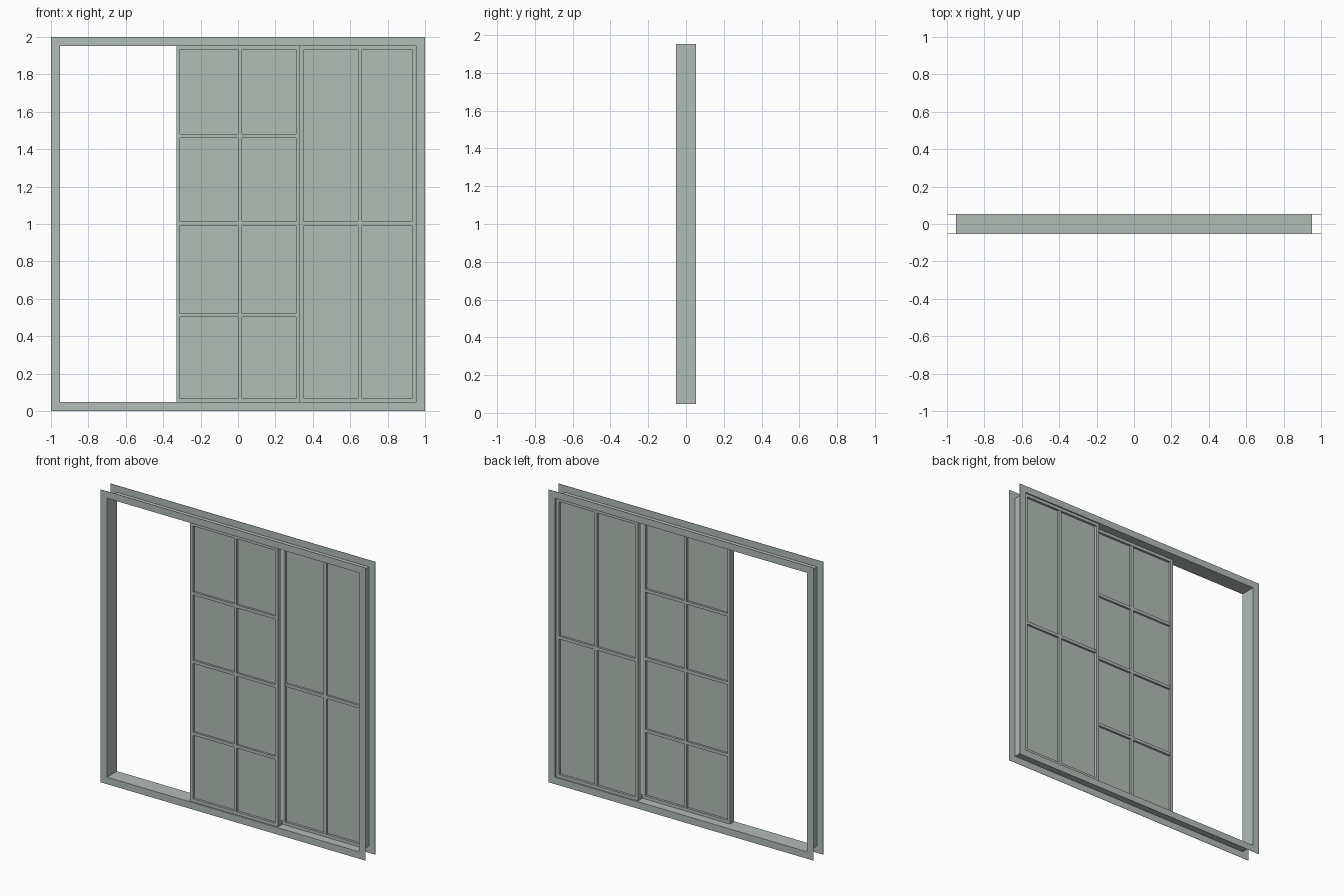
import bpy
import bmesh

if "Cube" in bpy.data.objects:
    bpy.data.objects.remove(bpy.data.objects["Cube"], do_unlink=True)

# Single painted finish
paint = bpy.data.materials.new("grey green paint")
paint.use_nodes = True
colour = (0.45, 0.505, 0.47, 1)
paint.diffuse_color = colour
paint.node_tree.nodes["Principled BSDF"].inputs["Base Color"].default_value = colour

IN_X, LOW, HIGH = 0.952, 0.047, 1.953   # clear opening
DEPTH = 0.053                           # half depth of the frame
BAR = 0.021                             # width of stiles, rails and glazing bars


def finish(bm, name):
    mesh = bpy.data.meshes.new(name)
    bm.to_mesh(mesh)
    bm.free()
    mesh.materials.append(paint)
    obj = bpy.data.objects.new(name, mesh)
    bpy.context.collection.objects.link(obj)
    return obj


def add_box(bm, x0, x1, y0, y1, z0, z1):
    verts = bmesh.ops.create_cube(bm, size=1)["verts"]
    bmesh.ops.scale(bm, vec=(x1 - x0, y1 - y0, z1 - z0), verts=verts)
    bmesh.ops.translate(bm, vec=((x0 + x1) / 2, (y0 + y1) / 2, (z0 + z1) / 2), verts=verts)


def box(name, *bounds):
    bm = bmesh.new()
    add_box(bm, *bounds)
    return finish(bm, name)


# Door frame: front casing, thin lining and back casing swept round the opening
def door_frame():
    bm = bmesh.new()
    rings = []
    for half, low, high, y in ((1, 0, 2, -DEPTH), (IN_X, LOW, HIGH, -DEPTH),
                               (IN_X, LOW, HIGH, DEPTH), (1, 0, 2, DEPTH)):
        corners = ((-half, low), (half, low), (half, high), (-half, high))
        rings.append([bm.verts.new((x, y, z)) for x, z in corners])
    for a, b in zip(rings, rings[1:]):
        for i in range(4):
            j = (i + 1) % 4
            bm.faces.new((a[i], a[j], b[j], b[i]))
    frame = finish(bm, "door_frame")
    skin = frame.modifiers.new("thickness", "SOLIDIFY")
    skin.thickness = 0.002
    skin.offset = 0


# Sliding panel: pane, surround and glazing bars
def sliding_panel(side, x0, x1, y0, y1, bar_x, bar_heights):
    mid = (y0 + y1) / 2
    box(side + "_pane", x0 + 0.005, x1 - 0.005, mid - 0.004, mid + 0.004,
        LOW + 0.005, HIGH - 0.005)

    bm = bmesh.new()
    for x in (x0, x1 - BAR):
        add_box(bm, x, x + BAR, y0, y1, LOW, HIGH)
    for z in (LOW, HIGH - BAR):
        add_box(bm, x0 + BAR, x1 - BAR, y0, y1, z, z + BAR)
    finish(bm, side + "_panel_surround")

    inset = 0.002
    half = BAR / 2
    bm = bmesh.new()
    add_box(bm, bar_x - half, bar_x + half, y0 + inset, y1 - inset, LOW + BAR, HIGH - BAR)
    for z in bar_heights:
        for a, b in ((x0 + BAR, bar_x - half), (bar_x + half, x1 - BAR)):
            add_box(bm, a, b, y0 + inset, y1 - inset, z - half, z + half)
    finish(bm, side + "_glazing_bars")


door_frame()
sliding_panel("middle", -0.33, 0.332, -0.045, -0.005, 0.01, (0.512, 1.003, 1.47))
sliding_panel("left", 0.332, 0.95, 0.005, 0.045, 0.653, (1.003,))
